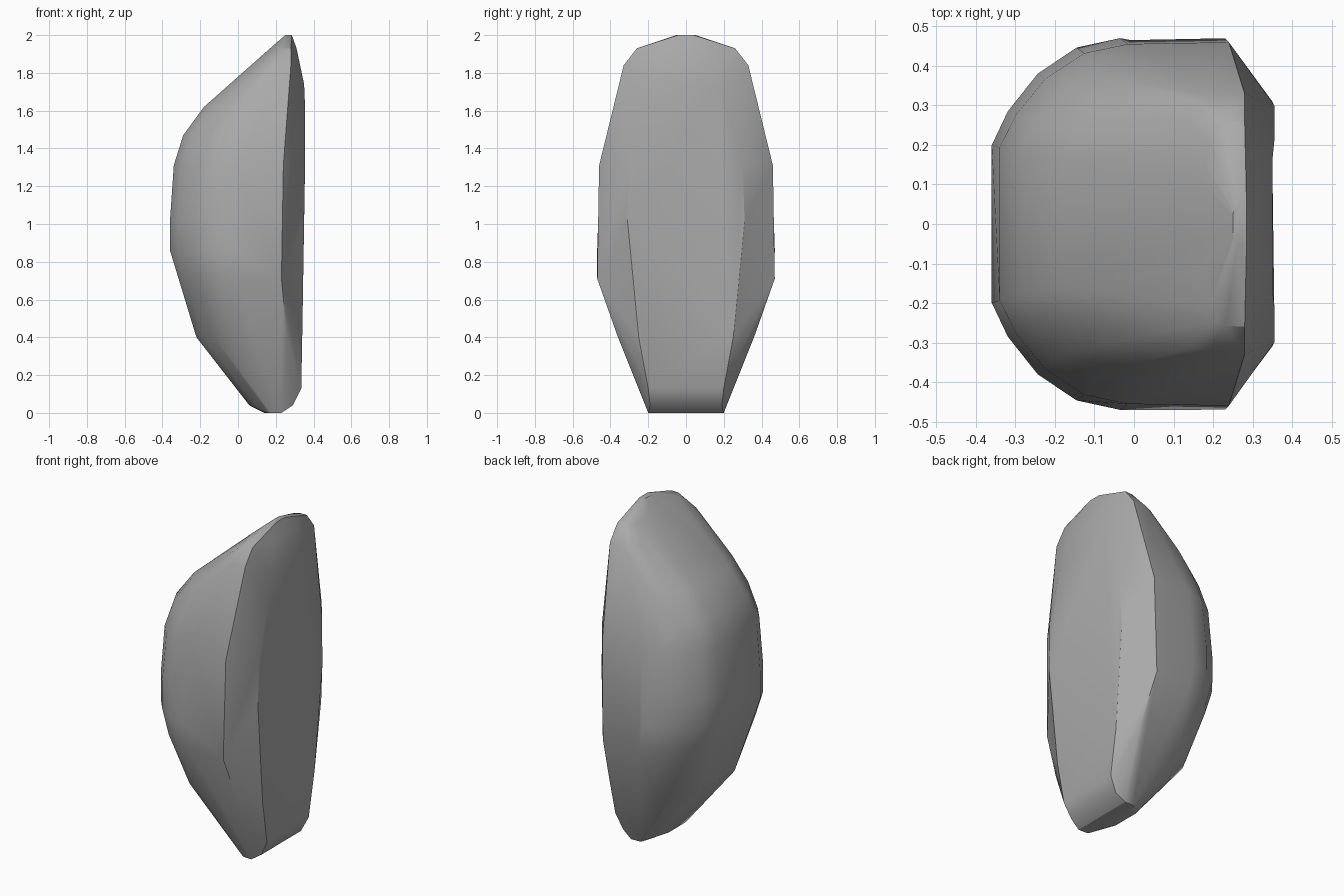
import bpy, bmesh, math

cube = bpy.data.objects.get("Cube")
if cube:
    bpy.data.objects.remove(cube, do_unlink=True)

# Stone colour
stone = bpy.data.materials.new("stone grey")
stone.use_nodes = True
grey = (0.4, 0.4, 0.4, 1)
stone.diffuse_color = grey
stone.node_tree.nodes["Principled BSDF"].inputs["Base Color"].default_value = grey

# Level outlines: height, back x, seam x, flat-face x, half width, flat-face half width
LEVELS = [
    (0.00, 0.14, 0.20, 0.23, 0.20, 0.20),
    (0.04, 0.06, 0.24, 0.29, 0.20, 0.19),
    (0.13, 0.00, 0.27, 0.335, 0.235, 0.20),
    (0.40, -0.22, 0.26, 0.34, 0.36, 0.25),
    (0.71, -0.31, 0.23, 0.345, 0.47, 0.29),
    (0.86, -0.36, 0.22, 0.345, 0.475, 0.30),
    (1.02, -0.36, 0.22, 0.35, 0.475, 0.31),
    (1.31, -0.34, 0.24, 0.355, 0.46, 0.30),
    (1.47, -0.29, 0.25, 0.355, 0.42, 0.26),
    (1.62, -0.18, 0.26, 0.355, 0.385, 0.21),
    (1.74, -0.04, 0.27, 0.35, 0.355, 0.16),
    (1.84, 0.07, 0.28, 0.33, 0.33, 0.14),
    (1.93, 0.17, 0.28, 0.31, 0.26, 0.12),
    (2.00, 0.25, 0.27, 0.285, 0.05, 0.04),
]
# Rounded back: share of the way to the seam, share of the half width
ROUNDING = [(0, 0.42), (0.07, 0.6), (0.2, 0.8), (0.37, 0.94), (0.56, 0.99), (1, 1)]

# Chipped stone: wrap the level outlines, mirrored across the middle
bm = bmesh.new()
for z, back, seam, flat, half, flat_half in LEVELS:
    outline = [(back + t * (seam - back), w * half) for t, w in ROUNDING]
    outline.append((flat, flat_half))
    for side in (-1, 1):
        for x, y in outline:
            bm.verts.new((x, side * y, z))
hull = bmesh.ops.convex_hull(bm, input=bm.verts)
loose = {v for v in hull["geom_interior"] + hull["geom_unused"]
         if isinstance(v, bmesh.types.BMVert) and not v.link_faces}
bmesh.ops.delete(bm, geom=list(loose), context='VERTS')
bmesh.ops.dissolve_limit(bm, angle_limit=math.radians(4), verts=bm.verts, edges=bm.edges)
bmesh.ops.recalc_face_normals(bm, faces=bm.faces)

mesh = bpy.data.meshes.new("rock")
bm.to_mesh(mesh)
bm.free()
mesh.materials.append(stone)
rock = bpy.data.objects.new("rock", mesh)
bpy.context.collection.objects.link(rock)

# Soft facets with crisp main ridges
bpy.context.view_layer.objects.active = rock
rock.select_set(True)
bpy.ops.object.shade_smooth_by_angle(angle=math.radians(30))
